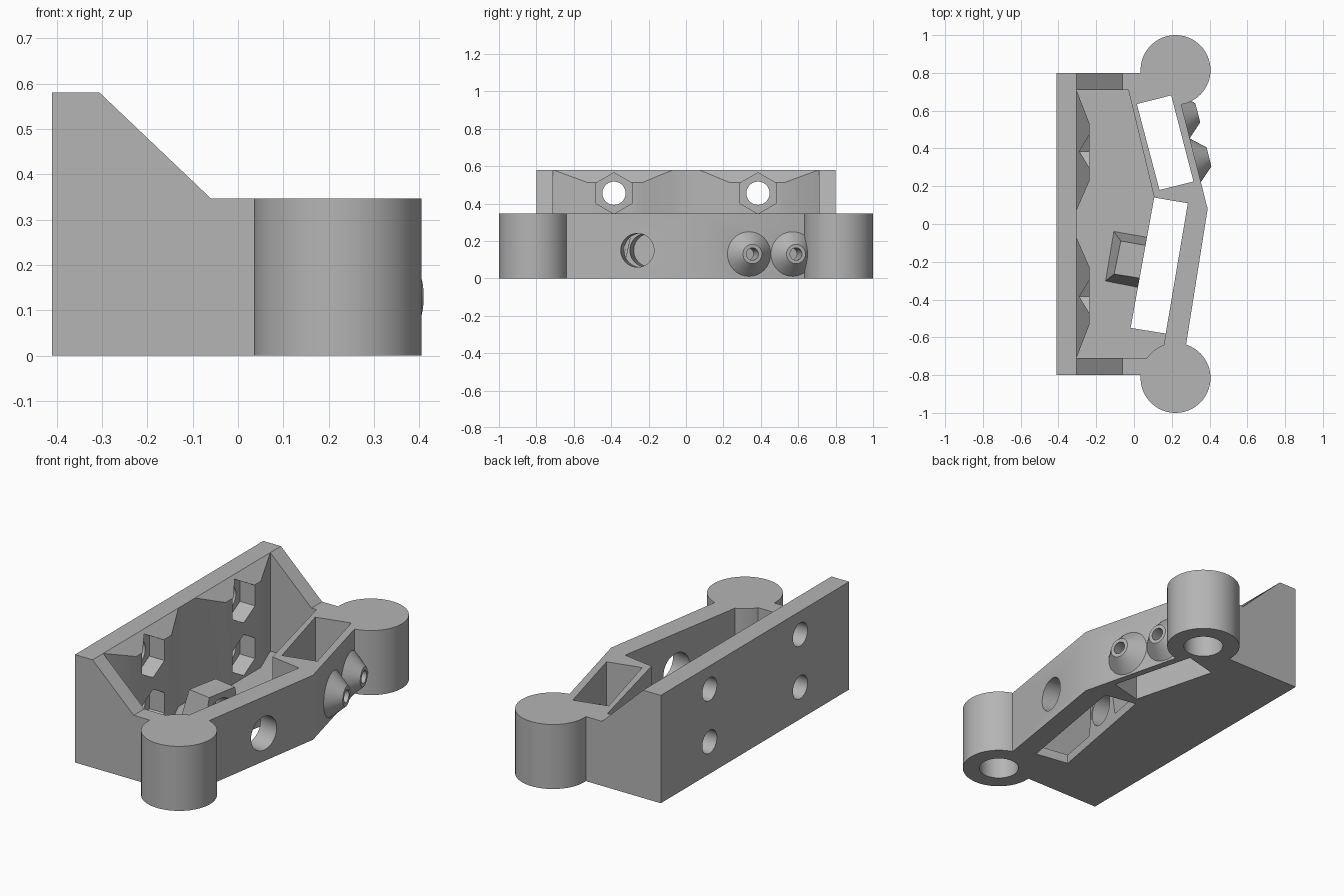
import bpy, bmesh, math
from mathutils import Vector

old = bpy.data.objects.get("Cube")
if old:
    bpy.data.objects.remove(old, do_unlink=True)

grey = bpy.data.materials.new("plain grey")
grey.use_nodes = True
COLOUR = (0.46, 0.46, 0.46, 1)
grey.diffuse_color = COLOUR
grey.node_tree.nodes["Principled BSDF"].inputs["Base Color"].default_value = COLOUR


def loft(name, start, end):
    """Solid between two matching loops of points."""
    bm = bmesh.new()
    a = [bm.verts.new(p) for p in start]
    b = [bm.verts.new(p) for p in end]
    bm.faces.new(a)
    bm.faces.new(b)
    for i in range(len(a)):
        j = (i + 1) % len(a)
        bm.faces.new((a[i], a[j], b[j], b[i]))
    bmesh.ops.recalc_face_normals(bm, faces=bm.faces)
    mesh = bpy.data.meshes.new(name)
    bm.to_mesh(mesh)
    bm.free()
    mesh.materials.append(grey)
    ob = bpy.data.objects.new(name, mesh)
    bpy.context.collection.objects.link(ob)
    return ob


def upright(name, plan, low, high):
    return loft(name, [(x, y, low) for x, y in plan], [(x, y, high) for x, y in plan])


def ring(centre, axis, radius, sides):
    up = Vector((0, 1, 0)) if abs(axis.z) > 0.9 else Vector((0, 0, 1))
    side = up.cross(axis).normalized()
    turns = [2 * math.pi * i / sides for i in range(sides)]
    return [centre + radius * (math.cos(t) * up + math.sin(t) * side) for t in turns]


def rod(name, centre, axis, r1, r2, near, far, sides=64):
    """Cylinder, cone or prism along an axis, from near to far of the centre."""
    c, axis = Vector(centre), Vector(axis).normalized()
    return loft(name, ring(c + axis * near, axis, r1, sides),
                ring(c + axis * far, axis, r2, sides))


def combine(part, operation):
    mod = body.modifiers.new(part.name, 'BOOLEAN')
    mod.operation = operation
    mod.solver = 'EXACT'
    mod.object = part
    bpy.context.view_layer.objects.active = body
    bpy.ops.object.modifier_apply(modifier=mod.name)
    bpy.data.objects.remove(part, do_unlink=True)


def cut(part):
    combine(part, 'DIFFERENCE')


def add(part):
    combine(part, 'UNION')


X, Z = (1, 0, 0), (0, 0, 1)
FLOOR, RIM, TOP = 0.05, 0.347, 0.58
long_wall = (0.986, -0.165, 0)    # outward directions of the two bent walls
short_wall = (0.97, 0.245, 0)

# Main block, later hollowed out
body = upright("bracket_body", [(-0.41, -0.8), (0.25, -0.8), (0.39, 0.08),
                                (0.208, 0.8), (-0.41, 0.8)], 0, TOP)

# Open cavity, leaving two thickened pads on the back plate
pads = [(-0.305, 0.71), (-0.235, 0.53), (-0.235, 0.23), (-0.305, 0.07)]
back_edge = [(x, -y) for x, y in pads] + pads[::-1]
cut(upright("cavity", back_edge + [(-0.03, 0.71), (0.107, 0.14), (0.285, 0.11),
                                   (0.168, -0.58), (0.146, -0.71)], FLOOR, 1))

# Round corner posts
for s in (-1, 1):
    add(rod("corner_post", (0.22, 0.815 * s, 0), Z, 0.185, 0.185, 0, 0.45, 96))

# Tapered socket block on the floor
add(loft("socket_block",
         [(-0.11, -0.035, 0.03), (0.09, -0.07, 0.03), (0.05, -0.345, 0.03), (-0.155, -0.305, 0.03)],
         [(-0.07, -0.09, 0.27), (0.09, -0.118, 0.27), (0.05, -0.29, 0.27), (-0.105, -0.265, 0.27)]))

# Sloped ends and lowered rim
slope = [(-0.305, TOP), (-0.06, RIM), (1, RIM), (1, 1), (-0.305, 1)]
cut(loft("slope", [(x, -1.2, z) for x, z in slope], [(x, 1.2, z) for x, z in slope]))

# Through windows
cut(upright("short_window", [(0.015, 0.635), (0.197, 0.681), (0.315, 0.225), (0.135, 0.18)], -0.1, 1))
cut(upright("long_window", [(0.107, 0.14), (0.285, 0.11), (0.168, -0.58), (-0.018, -0.55)], -0.1, 1))

# Cone nozzles on the short wall
nozzles = [(0.325, 0.337, 0.13), (0.266, 0.57, 0.13)]
for c in nozzles:
    add(rod("nozzle", c, short_wall, 0.121, 0.052, -0.002, 0.074))
for c in nozzles:
    cut(rod("nozzle_bore", c, short_wall, 0.033, 0.033, -0.16, 0.2, 32))

# Bore through the long wall into the socket block
cut(rod("socket_bore", (0.336, -0.26, 0.15), long_wall, 0.09, 0.09, -0.42, 0.1))

# Blind bores under the posts
for s in (-1, 1):
    cut(rod("post_bore", (0.22, 0.815 * s, 0), Z, 0.1, 0.1, -0.1, 0.25))

# Screw holes with hexagonal nut pockets
for y in (-0.385, 0.385):
    for z in (0.172, 0.455):
        cut(rod("screw_hole", (-0.41, y, z), X, 0.062, 0.062, -0.1, 0.2, 48))
        cut(rod("nut_pocket", (-0.325, y, z), X, 0.11, 0.11, 0, 0.13, 6))

# Smooth round faces, crisp edges
bpy.ops.object.select_all(action='DESELECT')
body.select_set(True)
bpy.context.view_layer.objects.active = body
bpy.ops.object.shade_smooth_by_angle(angle=math.radians(25))
